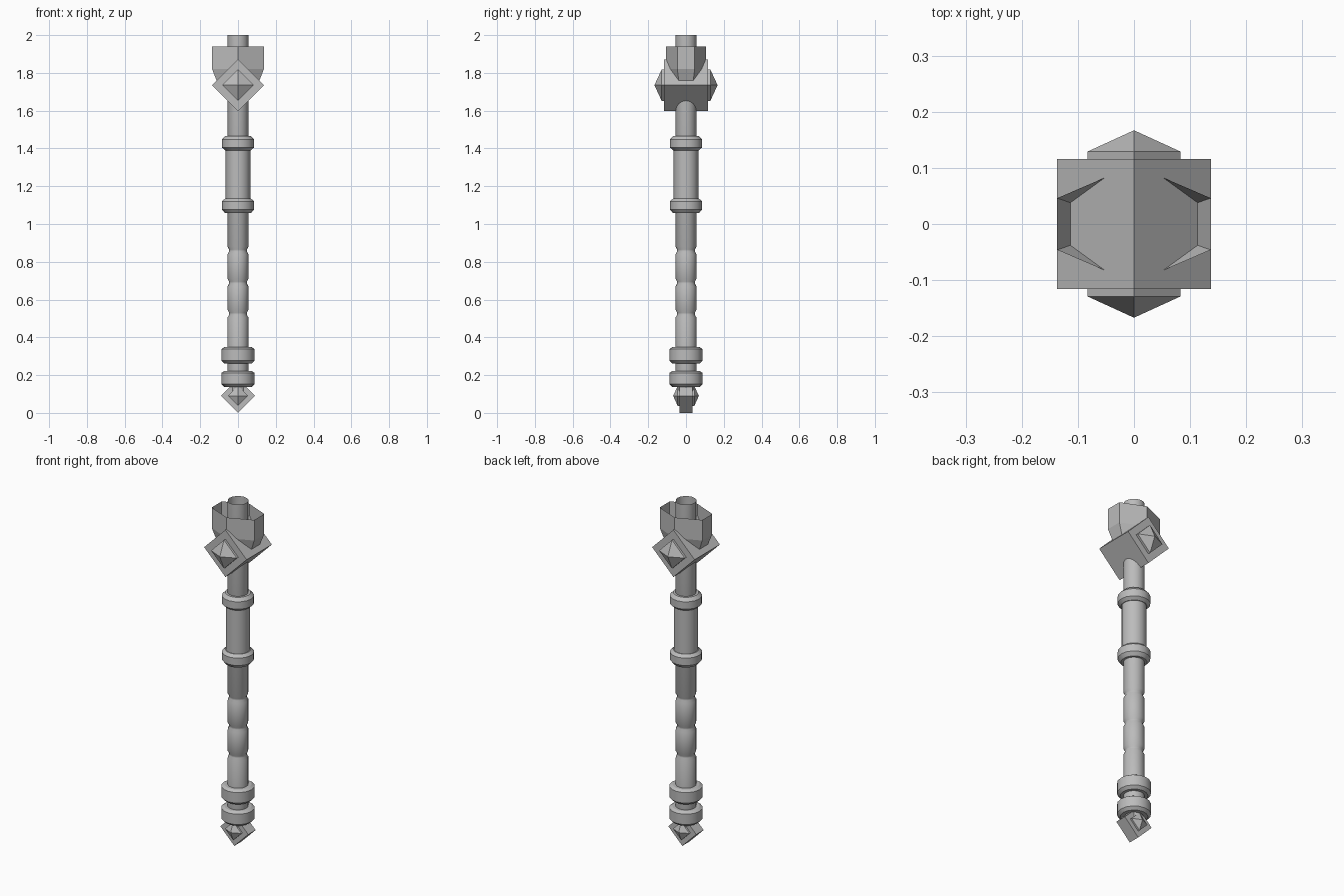
import bpy, bmesh, math

cube = bpy.data.objects.get("Cube")
if cube:
    bpy.data.objects.remove(cube, do_unlink=True)

metal = bpy.data.materials.new("grey metal")
metal.use_nodes = True
GREY = (0.5, 0.5, 0.5, 1)
metal.diffuse_color = GREY
metal.node_tree.nodes["Principled BSDF"].inputs["Base Color"].default_value = GREY


def finish(name, bm, smooth=False):
    bmesh.ops.recalc_face_normals(bm, faces=bm.faces)
    mesh = bpy.data.meshes.new(name)
    bm.to_mesh(mesh)
    bm.free()
    mesh.materials.append(metal)
    obj = bpy.data.objects.new(name, mesh)
    bpy.context.collection.objects.link(obj)
    if smooth:
        bpy.ops.object.select_all(action="DESELECT")
        obj.select_set(True)
        bpy.context.view_layer.objects.active = obj
        bpy.ops.object.shade_smooth_by_angle(angle=math.radians(30))
    return obj


def skin(bm, rings):
    """Join equal rings of points with quads."""
    loops = [[bm.verts.new(p) for p in ring] for ring in rings]
    n = len(loops[0])
    for a, b in zip(loops, loops[1:]):
        for i in range(n):
            j = (i + 1) % n
            bm.faces.new((a[i], a[j], b[j], b[i]))
    return loops


def turned(name, profile, sides=16):
    """Lathe a list of (radius, height) pairs, open at both ends."""
    bm = bmesh.new()
    angles = [math.tau * i / sides for i in range(sides)]
    skin(bm, [[(r * math.cos(a), r * math.sin(a), z) for a in angles]
              for r, z in profile])
    return finish(name, bm, smooth=True)


def collar(name, low, high, radius, inner, bevel_low, bevel_high):
    turned(name, [(0.05, low), (inner, low), (radius, low + bevel_low),
                  (radius, high - bevel_high), (inner, high), (0.05, high)])


def diamond(half, y, z):
    return [(half, y, z), (0, y, z + half), (-half, y, z), (0, y, z - half)]


def diamond_block(name, half, depth, z):
    bm = bmesh.new()
    loops = skin(bm, [diamond(half, -depth, z), diamond(half, depth, z)])
    for loop in loops:
        bm.faces.new(loop)
    return finish(name, bm)


def studs(name, half, base, step, tip, z):
    """Stepped pyramid on the front and the back of a diamond block."""
    for side, label in ((-1, "front"), (1, "back")):
        bm = bmesh.new()
        loops = skin(bm, [diamond(half, side * base, z),
                          diamond(half, side * step, z)])
        apex = bm.verts.new((0, side * tip, z))
        for i in range(4):
            bm.faces.new((loops[1][i], loops[1][(i + 1) % 4], apex))
        finish(f"{label}_{name}", bm)


# Shaft with three grooves along the lower grip
R = 0.055
shaft = [(0.045, 0.1), (0.045, 0.15), (R, 0.2)]
for groove in (0.525, 0.69, 0.86):
    shaft += [(R, groove - 0.02), (0.047, groove - 0.005),
              (0.047, groove + 0.005), (R, groove + 0.02)]
shaft += [(R, 2.0)]
turned("shaft", shaft)
turned("upper_grip", [(0.065, 1.1), (0.065, 1.42)])

# Collars
collar("pommel_collar", 0.137, 0.222, 0.088, 0.072, 0.015, 0.01)
collar("lower_collar", 0.262, 0.348, 0.088, 0.072, 0.015, 0.01)
collar("middle_collar", 1.057, 1.135, 0.085, 0.068, 0.02, 0.015)
collar("upper_collar", 1.39, 1.466, 0.085, 0.068, 0.015, 0.018)

# Pommel
diamond_block("pommel", 0.09, 0.034, 0.09)
studs("pommel_stud", 0.053, 0.034, 0.044, 0.068, 0.09)

# Head
diamond_block("head_block", 0.137, 0.116, 1.735)
studs("head_stud", 0.083, 0.116, 0.129, 0.167, 1.735)

# Open six-sided cup above the head
corners = [(0.137, 0.046), (0, 0.105), (-0.137, 0.046),
           (-0.137, -0.046), (0, -0.105), (0.137, -0.046)]
bm = bmesh.new()
skin(bm, [[(x * s, y * s, z) for x, y in corners]
          for s, z in ((0.5, 1.68), (0.83, 1.76), (1, 1.82), (1, 1.94))])
finish("head_cup", bm)
